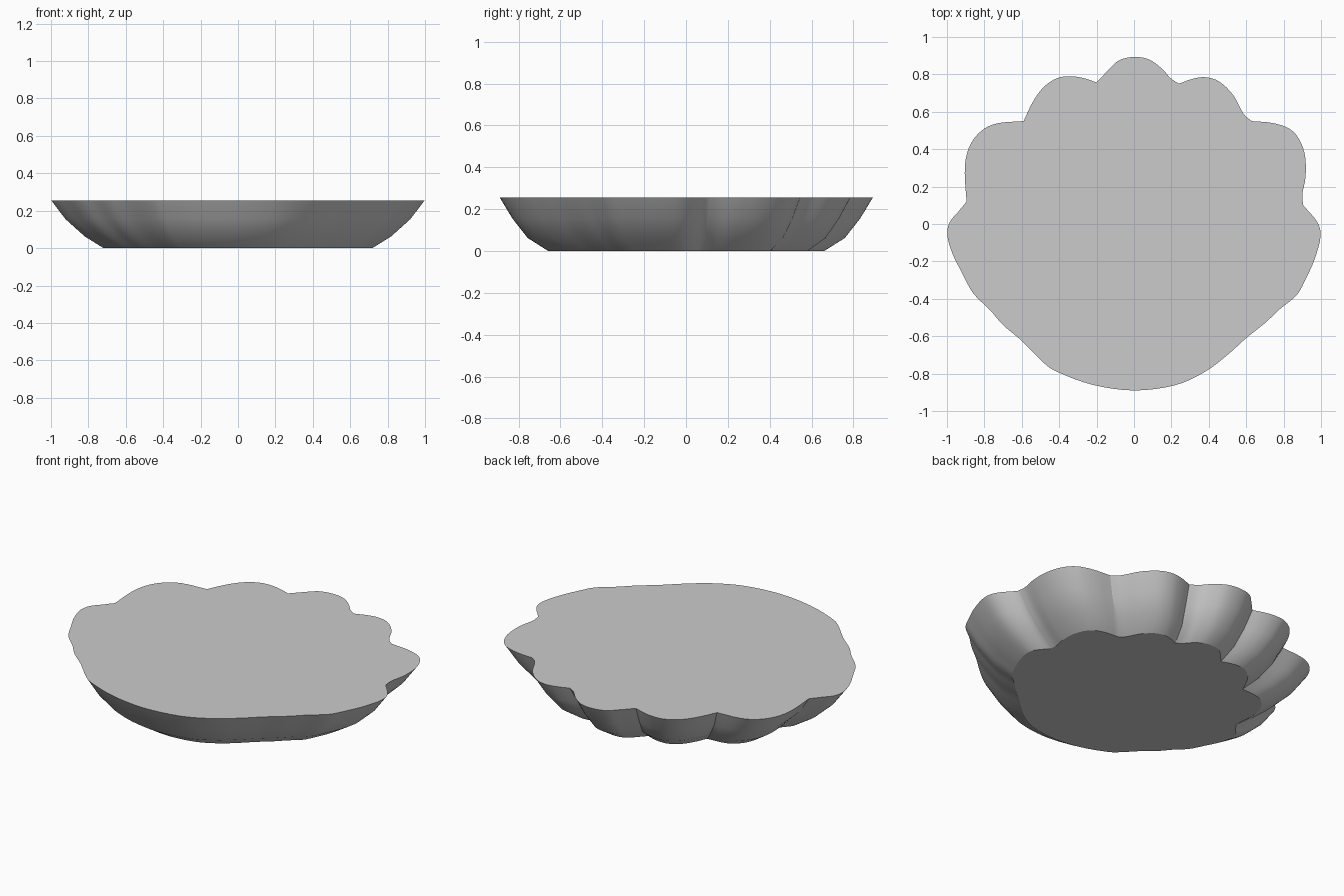
import bpy, bmesh, math
from mathutils import Vector

if "Cube" in bpy.data.objects:
    bpy.data.objects.remove(bpy.data.objects["Cube"])

# Rim outline: smooth lobes, each ending at a cusp (counter-clockwise from right cusp)
LOBES = [
    [(.905, .10), (.90, .16), (.917, .25), (.915, .36), (.885, .45), (.83, .51), (.74, .54), (.63, .55)],
    [(.63, .55), (.585, .59), (.53, .69), (.455, .762), (.38, .785), (.31, .775), (.24, .75)],
    [(.24, .75), (.195, .78), (.15, .83), (.08, .88), (0, .893), (-.08, .875), (-.14, .82), (-.20, .757)],
    [(-.20, .757), (-.27, .78), (-.34, .79), (-.41, .78), (-.48, .735), (-.54, .655), (-.59, .55)],
    [(-.59, .55), (-.72, .54), (-.80, .51), (-.86, .45), (-.895, .37), (-.905, .27), (-.895, .12)],
    [(-.895, .12), (-.94, .065), (-.985, .01), (-.998, -.06), (-.97, -.16), (-.92, -.26), (-.86, -.37),
     (-.77, -.46), (-.70, -.54), (-.60, -.625), (-.48, -.745), (-.40, -.795), (-.22, -.86), (0, -.89),
     (.22, -.862), (.38, -.79), (.50, -.70), (.60, -.61), (.70, -.53), (.78, -.455), (.87, -.38),
     (.92, -.29), (.965, -.19), (.997, -.07), (.98, .01), (.905, .10)],
]

# Wall profile: height, x scale, y scale
PROFILE = [(0, .72, .74), (.062, .82, .85), (.155, .924, .932), (.255, 1, 1)]


def smooth_path(pts, steps=4):
    """Catmull-Rom samples through pts, last point left out."""
    p = [Vector(q) for q in pts]
    p = [2 * p[0] - p[1]] + p + [2 * p[-1] - p[-2]]
    out = []
    for a, b, c, d in zip(p, p[1:], p[2:], p[3:]):
        for i in range(steps):
            t = i / steps
            out.append(.5 * (2 * b + (c - a) * t + (2 * a - 5 * b + 4 * c - d) * t * t
                             + (3 * b - a - 3 * c + d) * t ** 3))
    return out


outline = [v for lobe in LOBES for v in smooth_path(lobe)]
n = len(outline)

# Scalloped dish: stacked rings with flat base and flat filled top
bm = bmesh.new()
rings = [[bm.verts.new((v.x * sx, v.y * sy, z)) for v in outline] for z, sx, sy in PROFILE]
for low, high in zip(rings, rings[1:]):
    for i in range(n):
        j = (i + 1) % n
        bm.faces.new((low[i], low[j], high[j], high[i]))
bm.faces.new(rings[0][::-1])
bm.faces.new(rings[-1])
mesh = bpy.data.meshes.new("scalloped_dish")
bm.to_mesh(mesh)
bm.free()

dish = bpy.data.objects.new("scalloped_dish", mesh)
bpy.context.collection.objects.link(dish)
bpy.context.view_layer.objects.active = dish
dish.select_set(True)
bpy.ops.object.shade_smooth_by_angle(angle=math.radians(30))
